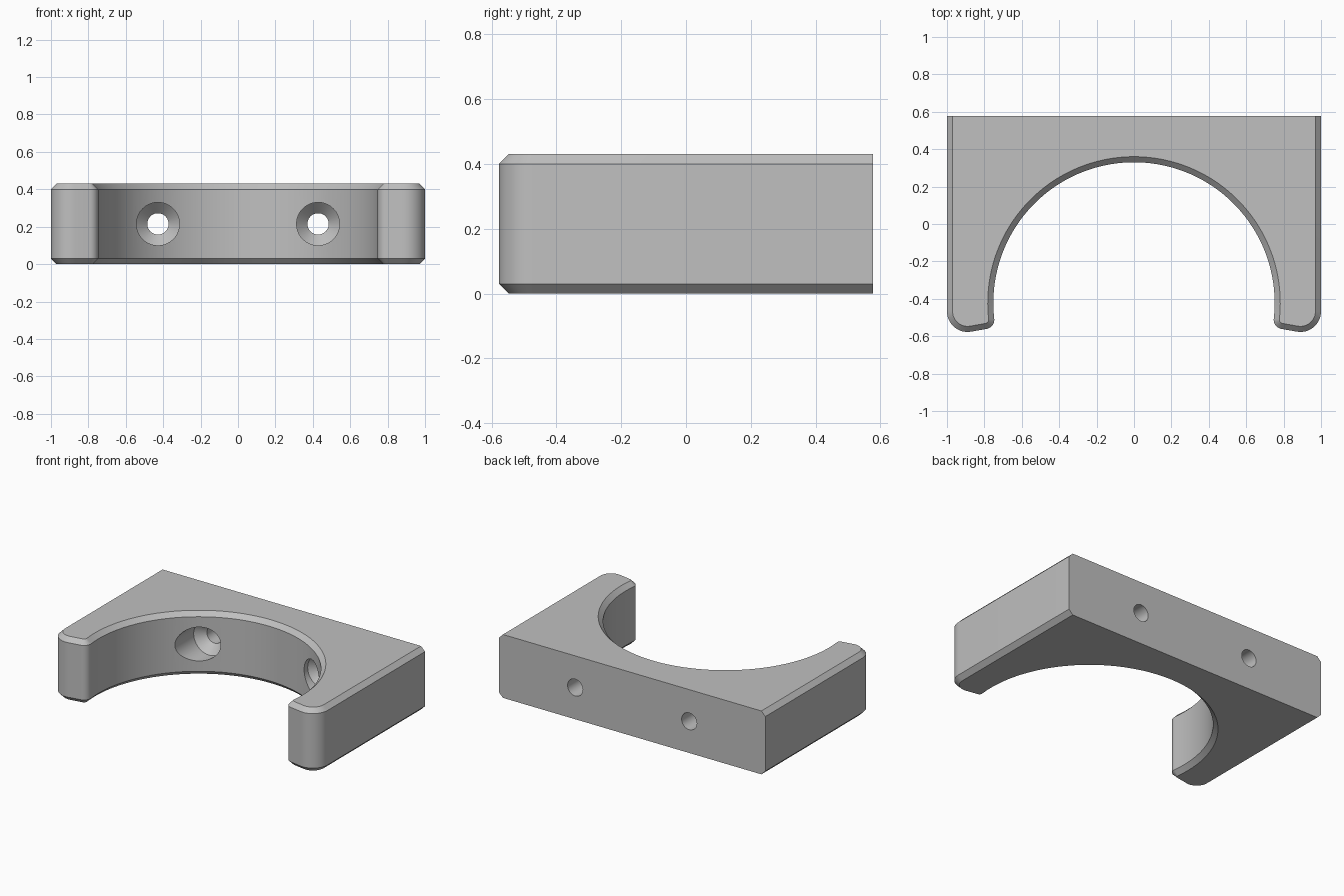
import bpy
import bmesh
from math import sin, cos, tan, asin, pi, radians

cube = bpy.data.objects.get("Cube")
if cube:
    bpy.data.objects.remove(cube, do_unlink=True)

HEIGHT, BACK, CHAMFER = 0.43, 0.577, 0.03
CY, BORE = -0.422, 0.752              # centre and radius of the cradle
TIP = radians(10)                     # slope of the arm tips
R_IN, R_OUT = 0.05, 0.11              # tip fillet radii

grey = bpy.data.materials.new("Light grey")
grey.use_nodes = True
colour = (0.527, 0.527, 0.527, 1)
grey.diffuse_color = colour
grey.node_tree.nodes["Principled BSDF"].inputs["Base Color"].default_value = colour


def arc(cx, cy, r, start, end, n):
    angles = [start + (end - start) * i / n for i in range(n + 1)]
    return [(cx + r * cos(a), cy + r * sin(a)) for a in angles]


def outline(d):
    """Closed plan outline, pulled inward by d everywhere but the back."""
    t = TIP - asin(R_IN / (BORE + R_IN))
    slope = 1.5 * pi - TIP
    x2 = 1 - R_OUT
    y2 = CY - tan(TIP) * x2 + R_OUT / cos(TIP)
    half = arc(0, CY, BORE + d, pi / 2, -t, 48)
    half += arc((BORE + R_IN) * cos(t), CY - (BORE + R_IN) * sin(t),
                R_IN - d, pi - t, slope, 10)[1:]
    half += arc(x2, y2, R_OUT - d, slope, 2 * pi, 12)
    half.append((1 - d, BACK))
    return half + [(-x, y) for x, y in reversed(half[1:])]


def loft(name, rings):
    """Solid skinned through rings of equal point count."""
    bm = bmesh.new()
    loops = [[bm.verts.new(p) for p in ring] for ring in rings]
    n = len(loops[0])
    for a, b in zip(loops, loops[1:]):
        for i in range(n):
            j = (i + 1) % n
            bm.faces.new((a[i], a[j], b[j], b[i]))
    bm.faces.new(loops[0])
    bm.faces.new(loops[-1])
    bmesh.ops.recalc_face_normals(bm, faces=bm.faces)
    mesh = bpy.data.meshes.new(name)
    bm.to_mesh(mesh)
    bm.free()
    mesh.materials.append(grey)
    obj = bpy.data.objects.new(name, mesh)
    bpy.context.collection.objects.link(obj)
    return obj


# Cradle block with chamfered upper and lower rims
levels = [(0, CHAMFER), (CHAMFER, 0), (HEIGHT - CHAMFER, 0), (HEIGHT, CHAMFER)]
bracket = loft("cradle_bracket",
               [[(x, y, z) for x, y in outline(d)] for z, d in levels])
bpy.ops.object.select_all(action='DESELECT')
bracket.select_set(True)
bpy.context.view_layer.objects.active = bracket

# Countersunk screw holes: wide bore, cone, narrow bore
profile = [(-0.1, 0.115), (0.3, 0.115), (0.36, 0.057), (0.7, 0.057)]
for side in (-1, 1):
    cutter = loft("screw_hole_cutter",
                  [[(side * 0.428 + px, y, HEIGHT / 2 + pz)
                    for px, pz in arc(0, 0, r, 0, 2 * pi, 40)[:-1]]
                   for y, r in profile])
    cutter.hide_render = True
    mod = bracket.modifiers.new("screw_hole", 'BOOLEAN')
    mod.operation = 'DIFFERENCE'
    mod.solver = 'EXACT'
    mod.object = cutter
    bpy.ops.object.modifier_apply(modifier=mod.name)
    bpy.data.objects.remove(cutter, do_unlink=True)

bpy.ops.object.shade_smooth_by_angle(angle=radians(30))
